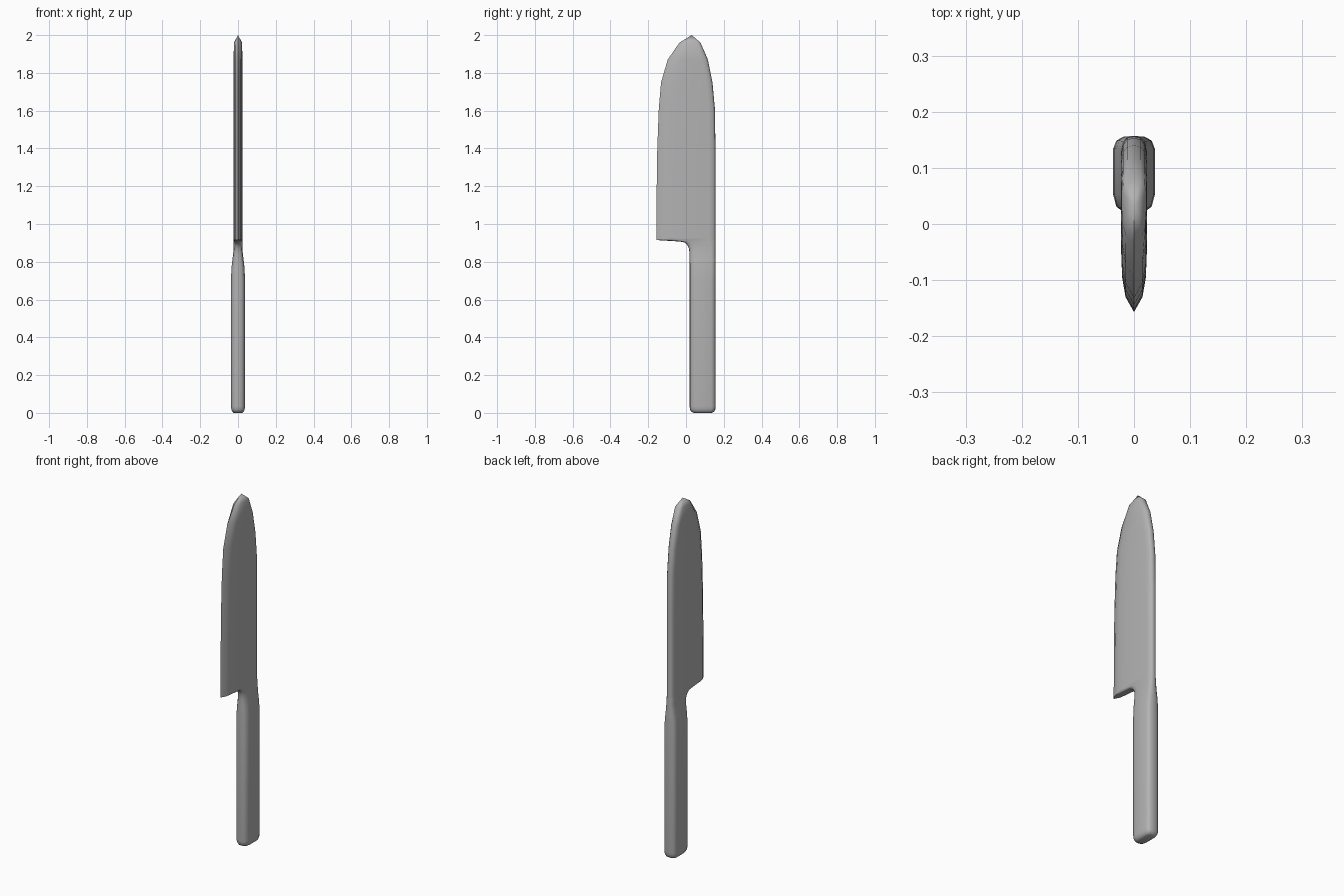
import bpy, bmesh

if "Cube" in bpy.data.objects:
    bpy.data.objects.remove(bpy.data.objects["Cube"])

# Dark steel grey shared by both parts
steel = bpy.data.materials.new("dark_grey")
steel.diffuse_color = (0.45, 0.45, 0.45, 1)
steel.use_nodes = True
steel.node_tree.nodes["Principled BSDF"].inputs["Base Color"].default_value = steel.diffuse_color


def lerp(a, b, t):
    return a + (b - a) * t


def section(w, front, back, sharp):
    """Half-outline from cutting side to spine, mirrored into a closed ring.
    sharp blends the front from a rounded corner (0) to a ground edge (1)."""
    k = min(1, (back - front) / 0.2)
    rounded = [(0, 0), (0.5, 0.002), (0.85, 0.012), (1, 0.033)]
    ground = [(0, 0), (0.66, 0.027), (0.92, 0.062), (1, 0.11)]
    half = [(w * lerp(r[0], g[0], sharp), front + lerp(r[1], g[1] * k, sharp))
            for r, g in zip(rounded, ground)]
    half += [(w, back - 0.033 * k), (w * 0.85, back - 0.012 * k),
             (w * 0.5, back - 0.002 * k), (0, back)]
    return half + [(-x, y) for x, y in half[-2:0:-1]]


def loft(name, stations, cap_bottom=False):
    bm = bmesh.new()
    rings = []
    for z, w, front, back, sharp in stations:
        rings.append([bm.verts.new((x, y, z))
                      for x, y in section(w, front, back, sharp)])
    n = len(rings[0])
    for a, b in zip(rings, rings[1:]):
        for i in range(n):
            j = (i + 1) % n
            bm.faces.new((a[i], a[j], b[j], b[i]))
    if cap_bottom:
        bm.faces.new(rings[0][::-1])
    bmesh.ops.remove_doubles(bm, verts=bm.verts, dist=1e-5)
    bmesh.ops.recalc_face_normals(bm, faces=bm.faces)
    mesh = bpy.data.meshes.new(name)
    bm.to_mesh(mesh)
    bm.free()
    mesh.materials.append(steel)
    obj = bpy.data.objects.new(name, mesh)
    bpy.context.collection.objects.link(obj)
    bpy.ops.object.select_all(action='DESELECT')
    obj.select_set(True)
    bpy.context.view_layer.objects.active = obj
    bpy.ops.object.shade_smooth_by_angle(angle=0.87)
    return obj


# Handle: rounded bar with a softened butt, narrowing at the top
# station = (z, half width, front y, back y, edge sharpness)
loft("handle", [
    (0.0, 0.022, 0.042, 0.135, 0),
    (0.006, 0.030, 0.028, 0.149, 0),
    (0.018, 0.035, 0.021, 0.155, 0),
    (0.035, 0.037, 0.019, 0.157, 0),
    (0.70, 0.037, 0.019, 0.157, 0),
    (0.76, 0.035, 0.019, 0.157, 0),
    (0.80, 0.031, 0.019, 0.157, 0),
], cap_bottom=True)

# Blade: neck, heel step, then tapered outline up to the point
loft("blade", [
    (0.80, 0.031, 0.019, 0.157, 0),
    (0.84, 0.026, 0.019, 0.156, 0),
    (0.87, 0.0235, 0.016, 0.156, 0),
    (0.89, 0.023, 0.006, 0.156, 0),
    (0.902, 0.023, -0.008, 0.156, 0),
    (0.907, 0.023, -0.030, 0.156, 0.2),
    (0.915, 0.023, -0.157, 0.156, 1),
    (0.925, 0.023, -0.157, 0.156, 1),
    (1.20, 0.023, -0.155, 0.156, 1),
    (1.40, 0.023, -0.152, 0.156, 1),
    (1.61, 0.023, -0.144, 0.153, 1),
    (1.75, 0.023, -0.132, 0.140, 1),
    (1.87, 0.023, -0.097, 0.116, 1),
    (1.96, 0.022, -0.035, 0.077, 1),
    (2.0, 0.0, 0.030, 0.030, 1),
])
